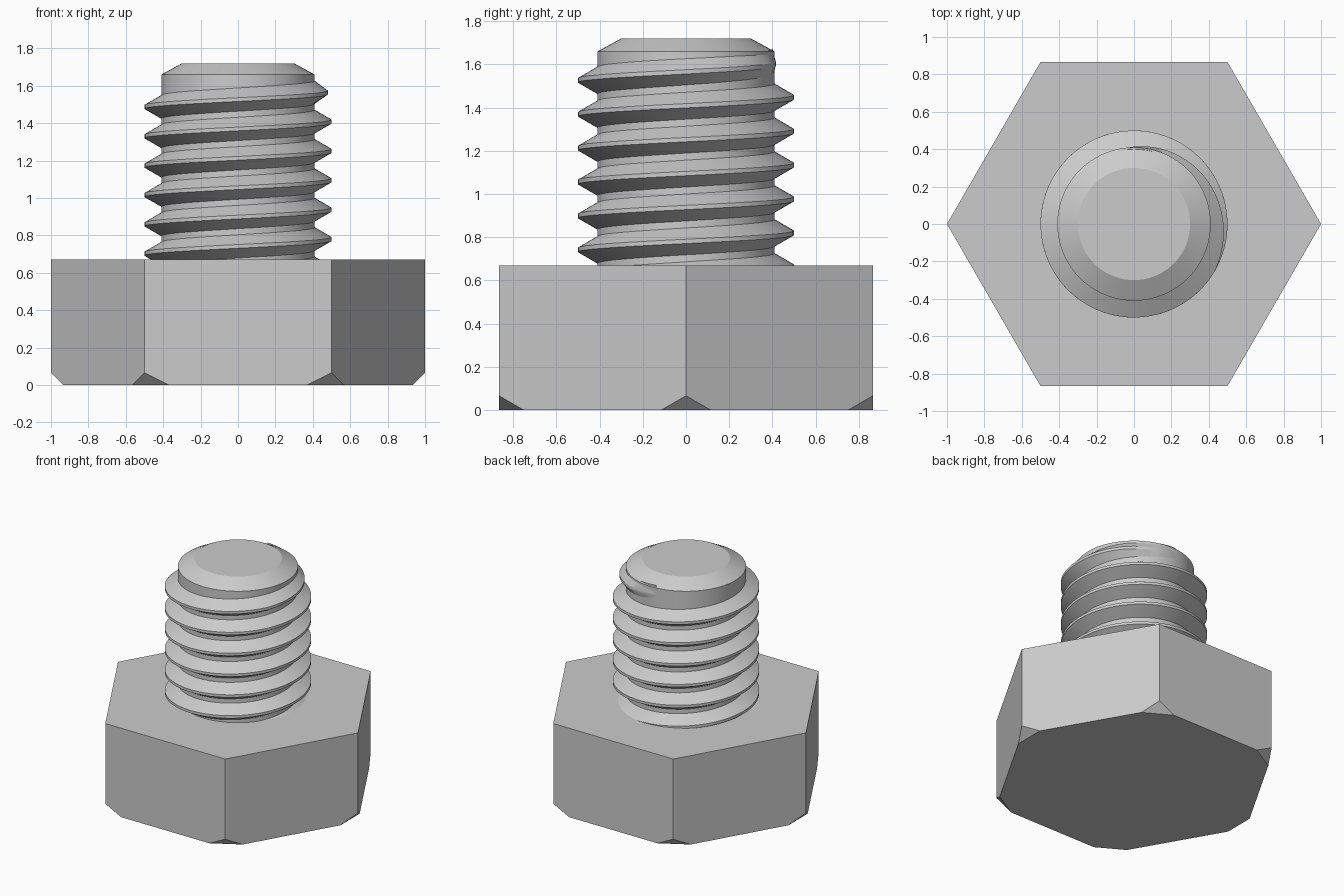
import bpy, bmesh, math
from mathutils import Vector

default = bpy.data.objects.get("Cube")
if default:
    bpy.data.objects.remove(default, do_unlink=True)

steel = bpy.data.materials.new("grey steel")
steel.use_nodes = True
COLOUR = (0.6, 0.6, 0.6, 1)
steel.diffuse_color = COLOUR
steel.node_tree.nodes["Principled BSDF"].inputs["Base Color"].default_value = COLOUR

HEAD_TOP = 0.67
CORE, CREST, PITCH = 0.41, 0.5, 0.157
SIDES = 72


def add_part(name, bm, smooth=False):
    bmesh.ops.recalc_face_normals(bm, faces=bm.faces)
    mesh = bpy.data.meshes.new(name)
    bm.to_mesh(mesh)
    bm.free()
    mesh.materials.append(steel)
    obj = bpy.data.objects.new(name, mesh)
    bpy.context.collection.objects.link(obj)
    if smooth:
        bpy.ops.object.select_all(action="DESELECT")
        obj.select_set(True)
        bpy.context.view_layer.objects.active = obj
        bpy.ops.object.shade_smooth_by_angle(angle=math.radians(25))
    return obj


def polar(radius, angle, z):
    return Vector((radius * math.cos(angle), radius * math.sin(angle), z))


def bridge(bm, rings):
    for a, b in zip(rings, rings[1:]):
        for i in range(len(a)):
            j = (i + 1) % len(a)
            bm.faces.new((a[i], a[j], b[j], b[i]))
    bm.faces.new(rings[0])
    bm.faces.new(rings[-1])


# Hexagonal head, with its six lower corners sliced off at 45 degrees
bm = bmesh.new()
corners = [k * math.tau / 6 for k in range(6)]
bridge(bm, [[bm.verts.new(polar(1, a, z)) for a in corners] for z in (0, HEAD_TOP)])
for a in corners:
    bmesh.ops.bisect_plane(bm, geom=bm.verts[:] + bm.edges[:] + bm.faces[:],
                           plane_co=polar(1, a, 0.066), plane_no=polar(1, a, -1),
                           clear_outer=True)
    bmesh.ops.holes_fill(bm, edges=[e for e in bm.edges if e.is_boundary], sides=0)
add_part("hex_head", bm)

# Cylindrical core with a chamfered tip
bm = bmesh.new()
profile = [(CORE, HEAD_TOP - 0.1), (CORE, 1.66), (0.3, 1.72)]
bridge(bm, [[bm.verts.new(polar(r, i * math.tau / SIDES, z)) for i in range(SIDES)]
            for r, z in profile])
add_part("shank_core", bm, smooth=True)

# Helical thread ridge, fading into the core at its upper end
bm = bmesh.new()
rings = []
first, last = -5.3 * 360, 455
fade_start = 330
steps = round((last - first) / 5)
for s in range(steps + 1):
    degrees = first + (last - first) * s / steps
    angle = math.radians(degrees)
    z = 1.487 + PITCH * (degrees - 180) / 360
    fade = max(0, (degrees - fade_start) / (last - fade_start))
    crest = CREST + (CORE - CREST) * fade
    section = [(CORE - 0.01, -0.068), (crest, -0.01), (crest, 0.01), (CORE - 0.01, 0.068)]
    rings.append([bm.verts.new(polar(r, angle, z + dz)) for r, dz in section])
bridge(bm, rings)
add_part("screw_thread", bm, smooth=True)
